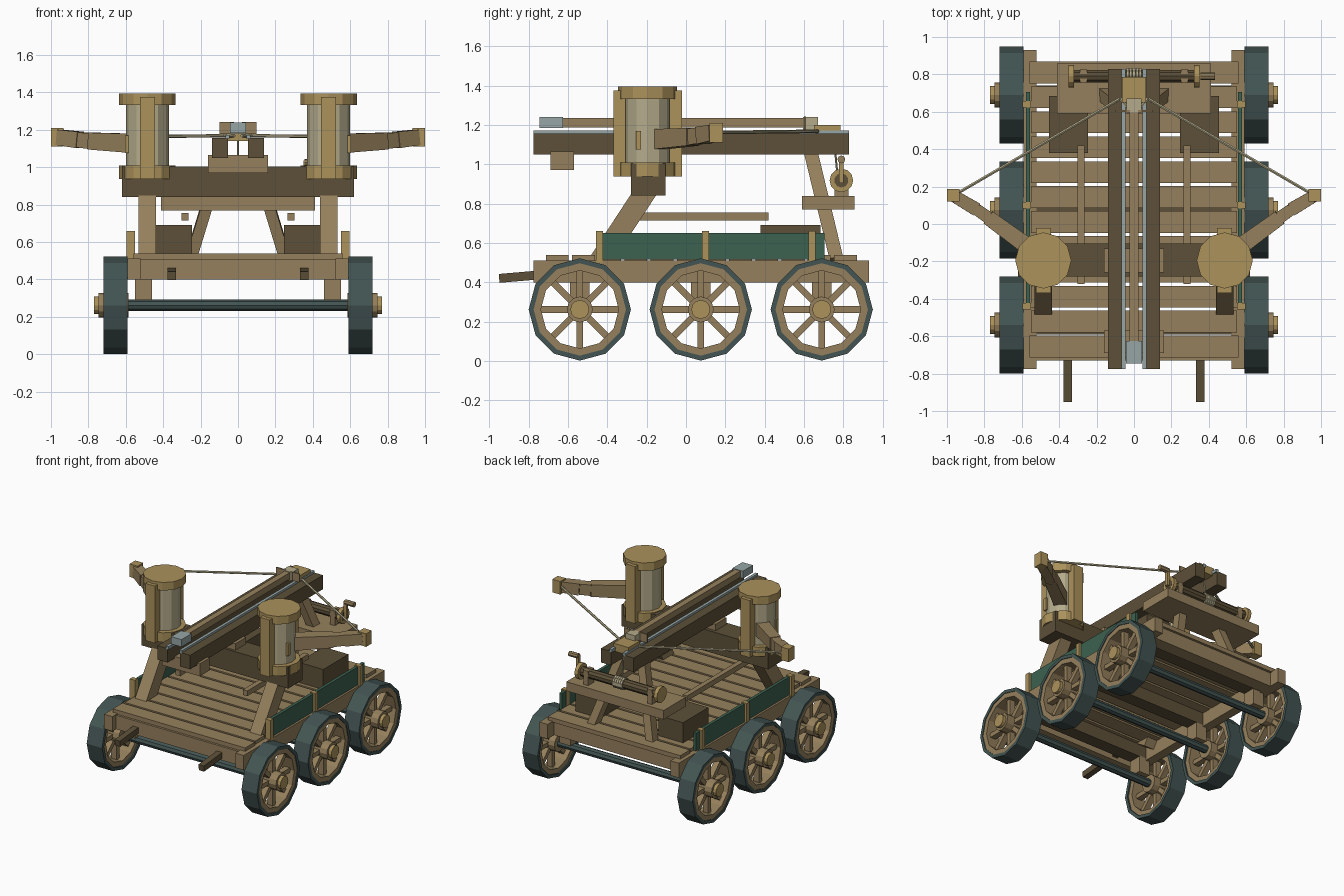
import bpy, math
from mathutils import Vector

if "Cube" in bpy.data.objects:
    bpy.data.objects.remove(bpy.data.objects["Cube"])


def material(name, rgb):
    m = bpy.data.materials.new(name)
    m.diffuse_color = (*rgb, 1)
    m.use_nodes = True
    m.node_tree.nodes["Principled BSDF"].inputs["Base Color"].default_value = m.diffuse_color
    return m


WOOD = material("mid_wood", (0.30, 0.216, 0.107))
DARK = material("dark_wood", (0.108, 0.080, 0.040))
GOLD = material("pale_wood", (0.41, 0.287, 0.105))
GREEN = material("green_paint", (0.046, 0.122, 0.080))
IRON = material("dark_iron", (0.055, 0.090, 0.085))
ROPE = material("rope", (0.46, 0.41, 0.26))
STEEL = material("pale_steel", (0.31, 0.38, 0.38))


def make(name, verts, faces, mat):
    me = bpy.data.meshes.new(name)
    me.from_pydata(verts, [], faces)
    me.materials.append(mat)
    ob = bpy.data.objects.new(name, me)
    bpy.context.collection.objects.link(ob)
    return ob


def beam(name, p, q, size, mat, end=None, side=(1, 0, 0)):
    """Squared timber from p to q; size = (width along side, depth)."""
    p, q = Vector(p), Vector(q)
    d = (q - p).normalized()
    x = Vector(side)
    x = (x - d * x.dot(d)).normalized()
    y = d.cross(x)
    v = []
    for c, (w, h) in ((p, size), (q, end or size)):
        for sx, sy in ((-1, -1), (1, -1), (1, 1), (-1, 1)):
            v.append(c + x * sx * w / 2 + y * sy * h / 2)
    f = [(3, 2, 1, 0), (4, 5, 6, 7)]
    f += [(i, (i + 1) % 4, (i + 1) % 4 + 4, i + 4) for i in range(4)]
    return make(name, v, f, mat)


def box(name, x, y, z, mat):
    """Box from (low, high) ranges."""
    cx, cy = sum(x) / 2, sum(y) / 2
    return beam(name, (cx, cy, z[0]), (cx, cy, z[1]), (x[1] - x[0], y[1] - y[0]), mat)


def rod(name, p, q, r, mat, n=12):
    p, q = Vector(p), Vector(q)
    d = (q - p).normalized()
    x = d.cross(Vector((0, 1, 0)))
    if x.length < 0.1:
        x = d.cross(Vector((1, 0, 0)))
    x.normalize()
    y = d.cross(x)
    ring = [x * math.cos(math.tau * i / n) * r + y * math.sin(math.tau * i / n) * r for i in range(n)]
    v = [p + o for o in ring] + [q + o for o in ring]
    f = [tuple(range(n))[::-1], tuple(range(n, 2 * n))]
    f += [(i, (i + 1) % n, (i + 1) % n + n, i + n) for i in range(n)]
    return make(name, v, f, mat)


def hoop(name, x0, x1, y, z, ri, ro, mat, n=12):
    """Faceted ring around the x axis."""
    v, f = [], []
    for i in range(n):
        a = math.tau * i / n
        for x, r in ((x0, ri), (x0, ro), (x1, ro), (x1, ri)):
            v.append((x, y + r * math.cos(a), z + r * math.sin(a)))
    for i in range(n):
        j = (i + 1) % n
        for k in range(4):
            m = (k + 1) % 4
            f.append((4 * i + k, 4 * i + m, 4 * j + m, 4 * j + k))
    return make(name, v, f, mat)


def span(s, a, b):
    """Mirror an x range to side s."""
    return tuple(sorted((s * a, s * b)))


AXLE_Z = 0.262
AXLES = (-0.54, 0.075, 0.69)

# Wheels and axles
for y in AXLES:
    rod("axle", (-0.62, y, AXLE_Z), (0.62, y, AXLE_Z), 0.03, IRON, 8)
    for s in (-1, 1):
        a, b = span(s, 0.59, 0.72)
        hoop("wheel_tire", a, b, y, AXLE_Z, 0.235, 0.26, IRON)
        a, b = span(s, 0.60, 0.715)
        hoop("wheel_rim", a, b, y, AXLE_Z, 0.198, 0.237, WOOD)
        for k in range(8):
            t = math.tau * k / 8
            d = Vector((0, math.cos(t), math.sin(t)))
            c = Vector((s * 0.66, y, AXLE_Z))
            beam("wheel_spoke", c + d * 0.04, c + d * 0.215, (0.045, 0.034), WOOD)
        rod("wheel_hub", (s * 0.585, y, AXLE_Z), (s * 0.745, y, AXLE_Z), 0.066, WOOD)
        rod("hub_cap", (s * 0.745, y, AXLE_Z), (s * 0.77, y, AXLE_Z), 0.048, GOLD)
        box("axle_bracket", span(s, 0.46, 0.55), (y - 0.05, y + 0.05), (0.29, 0.42), WOOD)

# Wagon bed
for i in range(12):
    y = -0.655 + i * 0.1332
    w = 0.56 if i in (0, 11) else 0.552
    box("deck_plank", (-w, w), (y - 0.058, y + 0.058), (0.505, 0.538), WOOD)
for y in (-0.68, 0.80):
    box("end_beam", (-0.53, 0.53), (y - 0.05, y + 0.05), (0.40, 0.506), WOOD)
for y in AXLES:
    box("bed_joist", (-0.53, 0.53), (y - 0.05, y + 0.05), (0.41, 0.506), DARK)

for s in (-1, 1):
    box("side_beam", span(s, 0.52, 0.59), (-0.775, 0.93), (0.40, 0.512), WOOD)
    beam("draw_pole", (s * 0.355, -0.95, 0.42), (s * 0.355, -0.60, 0.45), (0.045, 0.045), DARK)
    # Painted side boards and their stakes
    box("side_board", span(s, 0.555, 0.578), (-0.44, 0.705), (0.515, 0.652), GREEN)
    for y in (-0.44, 0.10, 0.64):
        box("board_stake", span(s, 0.552, 0.595), (y - 0.018, y + 0.018), (0.50, 0.66), GOLD)
    # Deck load
    box("storage_chest", span(s, 0.245, 0.455), (0.38, 0.685), (0.535, 0.692), DARK)
    box("deck_rail", span(s, 0.265, 0.303), (-0.32, 0.42), (0.715, 0.755), WOOD)
    # Front and rear stands
    beam("front_leg", (s * 0.485, -0.455, 0.48), (s * 0.485, -0.18, 0.90), (0.095, 0.11), WOOD)
    beam("rear_leg", (s * 0.25, 0.765, 0.52), (s * 0.085, 0.635, 1.06), (0.06, 0.07), WOOD)

# Main cross beam and stock supports
box("cross_beam", (-0.62, 0.62), (-0.28, -0.105), (0.842, 1.005), DARK)
box("stock_saddle", (-0.16, 0.16), (-0.26, -0.13), (1.0, 1.055), WOOD)
box("front_tie", (-0.16, 0.16), (-0.69, -0.57), (0.97, 1.065), WOOD)

# Torsion springs and bow arms
for s in (-1, 1):
    x, y = s * 0.485, -0.195
    rod("spring_base", (x, y, 0.938), (x, y, 1.01), 0.15, GOLD)
    rod("spring_skein", (x, y, 1.0), (x, y, 1.345), 0.115, ROPE)
    rod("spring_cap", (x, y, 1.333), (x, y, 1.395), 0.15, GOLD)
    for d in (-1, 1):
        py = y + d * 0.143
        box("spring_post", (x - 0.04, x + 0.04), (py - 0.031, py + 0.031), (0.938, 1.375), GOLD)
    box("spring_peg", span(s, 0.585, 0.603), (-0.255, -0.228), (1.075, 1.17), GOLD)
    up = (0, 0, 1)
    a, b = (s * 0.50, -0.17, 1.125), (s * 0.78, 0.035, 1.14)
    c, e = (s * 0.845, 0.08, 1.146), (s * 0.955, 0.145, 1.16)
    beam("arm_root", a, b, (0.105, 0.095), WOOD, (0.09, 0.08), up)
    beam("arm_middle", b, c, (0.084, 0.066), WOOD, (0.08, 0.062), up)
    beam("arm_end", c, e, (0.088, 0.072), WOOD, (0.082, 0.066), up)
    box("arm_tip", span(s, 0.933, 1.0), (0.12, 0.187), (1.11, 1.21), GOLD)
    rod("bowstring", (s * 0.96, 0.155, 1.162), (s * 0.075, 0.67, 1.168), 0.009, ROPE, 6)
    rod("bowstring_end", (s * 0.075, 0.67, 1.168), (s * 0.02, 0.61, 1.168), 0.009, ROPE, 6)

# Stock rails, bolt and claw
for s in (-1, 1):
    box("stock_rail", span(s, 0.053, 0.138), (-0.775, 0.83), (1.05, 1.157), DARK)
    box("rail_strip", span(s, 0.046, 0.068), (-0.775, 0.83), (1.15, 1.173), STEEL)
    box("bolt_vane", span(s, 0.022, 0.098), (0.60, 0.61), (1.178, 1.242), WOOD)
box("bolt_shaft", (-0.023, 0.023), (-0.63, 0.62), (1.188, 1.236), WOOD)
box("bolt_head", (-0.044, 0.044), (-0.745, -0.625), (1.184, 1.24), STEEL)
box("bolt_nock", (-0.04, 0.04), (0.595, 0.672), (1.178, 1.24), ROPE)
box("claw_block", (-0.064, 0.064), (0.65, 0.785), (1.14, 1.2), GOLD)

# Winch at the rear
box("winch_table", (-0.412, 0.412), (0.59, 0.858), (0.77, 0.84), WOOD)
WY, WZ = 0.79, 0.918
rod("winch_drum", (-0.33, WY, WZ), (0.35, WY, WZ), 0.036, DARK, 10)
for x in (-0.335, 0.335):
    rod("winch_disc", (x - 0.014, WY, WZ), (x + 0.014, WY, WZ), 0.06, GOLD)
for x in (-0.27, 0.27):
    box("winch_post", (x - 0.02, x + 0.02), (WY - 0.035, WY + 0.035), (0.84, 0.95), WOOD)
for i in range(5):
    x = -0.034 + i * 0.017
    rod("winch_coil", (x - 0.007, WY, WZ), (x + 0.007, WY, WZ), 0.046, ROPE, 10)
rod("winch_rope", (0, 0.75, 1.15), (0, WY - 0.02, WZ + 0.03), 0.006, ROPE, 6)
box("crank_arm", (0.349, 0.371), (WY - 0.012, WY + 0.012), (0.905, 1.035), GOLD)
rod("crank_handle", (0.355, WY, 1.025), (0.432, WY, 1.025), 0.02, WOOD, 8)
